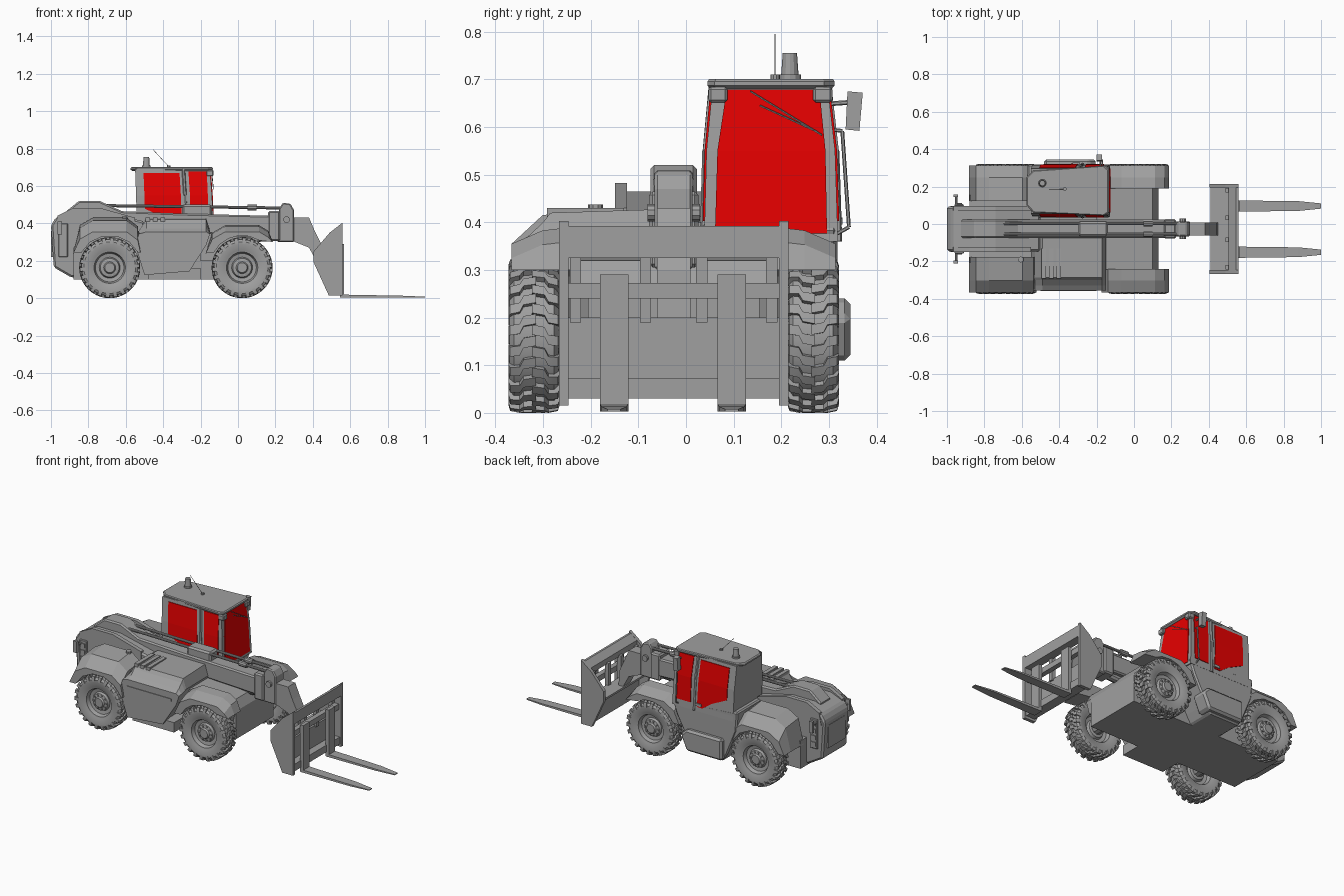
import bpy, bmesh, math
from mathutils import Vector, Matrix

if "Cube" in bpy.data.objects:
    bpy.data.objects.remove(bpy.data.objects["Cube"], do_unlink=True)


def material(name, colour):
    mat = bpy.data.materials.new(name)
    mat.use_nodes = True
    mat.diffuse_color = colour
    mat.node_tree.nodes["Principled BSDF"].inputs["Base Color"].default_value = colour
    return mat


GREY = material("machine_grey", (.35, .35, .35, 1))
RED = material("window_red", (.8, 0, 0, 1))
MID = -.026  # y of the vehicle centreline


def finish(name, bm, mat=GREY):
    bmesh.ops.recalc_face_normals(bm, faces=bm.faces)
    mesh = bpy.data.meshes.new(name)
    bm.to_mesh(mesh)
    bm.free()
    mesh.materials.append(mat)
    obj = bpy.data.objects.new(name, mesh)
    bpy.context.collection.objects.link(obj)
    return obj


def add_loft(bm, rings):
    loops = [[bm.verts.new(point) for point in ring] for ring in rings]
    count = len(loops[0])
    for low, high in zip(loops, loops[1:]):
        for i in range(count):
            j = (i + 1) % count
            bm.faces.new((low[i], low[j], high[j], high[i]))
    bm.faces.new(loops[0])
    bm.faces.new(loops[-1][::-1])


def loft(name, rings, mat=GREY):
    bm = bmesh.new()
    add_loft(bm, rings)
    return finish(name, bm, mat)


def prism(name, profile, y_range, chamfer=0):
    """Extrude a side profile (x, z) across y."""
    obj = loft(name, [[(x, y, z) for x, z in profile] for y in y_range])
    if chamfer:
        mod = obj.modifiers.new("chamfer", "BEVEL")
        mod.width = chamfer
        mod.segments = 1
    return obj


def box(name, xs, ys, zs, chamfer=0):
    (a, b), (c, d) = xs, zs
    return prism(name, [(a, c), (b, c), (b, d), (a, d)], ys, chamfer)


def rod(name, start, end, radius, sides=10, tip=None):
    start, end = Vector(start), Vector(end)
    axis = end - start
    turn = axis.to_track_quat("Z", "Y").to_matrix().to_4x4()
    bm = bmesh.new()
    bmesh.ops.create_cone(bm, cap_ends=True, segments=sides, radius1=radius,
                          radius2=radius if tip is None else tip, depth=axis.length,
                          matrix=Matrix.Translation((start + end) / 2) @ turn)
    return finish(name, bm)


# Wheel: revolved tyre and rim, chevron lugs, bolts
def build_wheel():
    bm = bmesh.new()
    profile = [(0, .044), (.026, .044), (.032, .034), (.05, .03), (.056, .016), (.076, .02),
               (.084, .042), (.094, .044), (.108, .05), (.138, .051), (.151, .042)]
    profile += [(r, -y) for r, y in reversed(profile)]
    verts = [bm.verts.new((r, y, 0)) for r, y in profile]
    edges = [bm.edges.new(pair) for pair in zip(verts, verts[1:])]
    bmesh.ops.spin(bm, geom=verts + edges, axis=(0, 1, 0), cent=(0, 0, 0),
                   angle=math.tau, steps=40, use_merge=True)
    bmesh.ops.remove_doubles(bm, verts=bm.verts, dist=.0001)

    def polar(r, y, angle):
        return (r * math.cos(angle), y, r * math.sin(angle))

    lugs = 22
    for side in (-1, 1):
        for k in range(lugs):
            base = (k + side / 4) * math.tau / lugs
            rings = []
            for y, swing, low, high in ((-.004, 0, .145, .163), (.022, .03, .145, .163),
                                        (.03, .13, .145, .163), (.05, .15, .138, .159),
                                        (.054, .15, .128, .146)):
                a, b = base + swing - .065, base + swing + .065
                rings.append([polar(low, side * y, a), polar(low, side * y, b),
                              polar(high, side * y, b), polar(high, side * y, a)])
            add_loft(bm, rings)
    for k in range(10):
        place = polar(.041, .033, k * math.tau / 10)
        bmesh.ops.create_cube(bm, size=.008, matrix=Matrix.Translation(place))
    return finish("front_left_wheel", bm)


wheel = build_wheel()
bpy.context.view_layer.objects.active = wheel
wheel.select_set(True)
bpy.ops.object.shade_smooth_by_angle(angle=math.radians(30))
AXLE_Z = .163
# Each end: axle x, arch tip points, arch start angle, inner reach, inner rise
ENDS = {"front": (.022, [(.14, .325), (.165, .3)], 58, .215, .035),
        "rear": (-.686, [(.15, .31), (.165, .24)], 27, .15, .075)}
for end, (x, tip, start, inner, rise) in ENDS.items():
    rod(end + "_axle", (x, MID - .28, AXLE_Z), (x, MID + .28, AXLE_Z), .035)
    for hand, side in (("left", 1), ("right", -1)):
        name = f"{end}_{hand}_wheel"
        obj = wheel
        if name != wheel.name:
            obj = bpy.data.objects.new(name, wheel.data)
            bpy.context.collection.objects.link(obj)
        obj.location = (x, MID + side * .293, AXLE_Z)
        obj.rotation_euler.z = 0 if side > 0 else math.pi

        # Mudguard: faceted arch, higher toward the middle
        arch = [(-.195, .24), (-.16, .315), (-.09, .355), (.09, .355)] + tip
        angles = [math.radians(start + (153 - start) * k / 5) for k in range(6)]
        under = [(.172 * math.cos(t), AXLE_Z + .172 * math.sin(t)) for t in angles]
        rings = []
        for reach, lift in ((inner, rise), (.275, rise * .8), (.34, 0)):
            y = MID + side * reach
            top = [(x + px, y, pz + (lift if pz > .3 else 0)) for px, pz in arch]
            rings.append(top + [(x + px, y, pz) for px, pz in under])
        loft(f"{end}_{hand}_mudguard", rings)

# Chassis and rear counterweight with raised side flanges
box("chassis", (-.88, .13), (MID - .18, MID + .18), (.10, .27))
prism("front_deck", [(-.2, .2), (.11, .2), (.13, .27), (.1, .32), (-.2, .35)], (MID - .218, MID + .218))
prism("rear_body", [(-1, .39), (-.975, .43), (-.89, .465), (-.74, .465), (-.5, .41), (-.5, .12),
                    (-.89, .11), (-.985, .165)], (MID - .12, MID + .12), .01)
flange = [(-.98, .37), (-.965, .44), (-.88, .483), (-.74, .483), (-.55, .43), (-.55, .37)]
box("rear_grille", (-1, -.98), (MID - .08, MID + .08), (.22, .36))
for hand, side in (("left", 1), ("right", -1)):
    y = MID + side * .12
    prism(hand + "_rear_flange", flange, sorted((y - side * .022, y + side * .003)))
    box(hand + "_tail_lamp", (-.96, -.91), sorted((y, y + side * .012)), (.22, .4), .004)
    for z in (.25, .29, .33, .37):
        box(hand + "_lamp_lens", (-.95, -.92), sorted((y, y + side * .017)), (z - .012, z + .012))
    rod(hand + "_bracket", (-.95, y, .38), (-.95, y + side * .06, .38), .007)
    box(hand + "_rear_marker", (-.965, -.94), sorted((y + side * .05, y + side * .065)), (.34, .41))

# Engine pod on the right, with slatted hood
pod = [(-.55, .30), (-.53, .36), (-.49, .42), (-.17, .42), (-.15, .36), (-.17, .30), (-.26, .16),
       (-.5, .14)]
rings = []
for y, drop in ((-.04, -.008), (-.285, 0), (-.3, .02), (-.33, .048), (-.355, .066)):
    rings.append([(x, y, z - (drop if z > .4 else drop / 4)) for x, z in pod])
loft("engine_pod", rings)
box("pod_trim", (-.5, -.2), (-.359, -.3), (.3, .315))
box("pod_sump", (-.48, -.2), (-.33, -.1), (.1, .16))
for k in range(3):
    x = -.495 + k * .04
    box("hood_slat", (x, x + .025), (-.292, -.13), (.41, .43))
rod("exhaust_stub", (-.605, -.19, .38), (-.605, -.19, .437), .016)

# Cab base, step box and cab shell
prism("cab_base", [(-.57, .42), (-.125, .39), (-.16, .30), (-.24, .15), (-.27, .1), (-.47, .1),
                   (-.5, .15), (-.56, .3)], (.035, .318), .008)
prism("step_box", [(-.48, .11), (-.24, .11), (-.2, .2), (-.24, .24), (-.48, .24)], (.25, .345), .012)


def rectangle(xs, ys, z):
    return [Vector((xs[i], ys[j], z)) for i, j in ((0, 0), (1, 0), (1, 1), (0, 1))]


WAIST = .576  # height fraction where the cab walls bend inward
low = rectangle((-.54, -.13), (.038, .319), .36)
waist = rectangle((-.545, -.139), (.043, .313), .55)
high = rectangle((-.55, -.15), (.056, .297), .69)
loft("cab_shell", [low, waist, high])


def wall_point(first, second, u, v):
    """Point on the wall between two cab corners, at fractions along and up."""
    if v <= WAIST:
        ends = [low[i].lerp(waist[i], v / WAIST) for i in (first, second)]
    else:
        ends = [waist[i].lerp(high[i], (v - WAIST) / (1 - WAIST)) for i in (first, second)]
    return ends[0].lerp(ends[1], u)


def pane(name, first, second, outward, rows):
    """Thin glass following the wall; each row is height, start and end."""
    rings = []
    for v, start, end in rows:
        a, b = wall_point(first, second, start, v), wall_point(first, second, end, v)
        inner, outer = Vector(outward) * -.003, Vector(outward) * .004
        rings.append([a + inner, b + inner, b + outer, a + outer])
    loft(name, rings, RED)


pane("windshield", 1, 2, (1, 0, 0), [(.05, .08, .92), (WAIST, .085, .925), (.965, .125, .925)])
for hand, rear, front, side in (("right", 0, 1, -1), ("left", 3, 2, 1)):
    pane(hand + "_door_window", rear, front, (0, side, 0),
         [(.08, .5, .59), (.21, .36, .59), (.36, .11, .59), (WAIST, .11, .59), (.94, .11, .59)])
    pane(hand + "_front_window", rear, front, (0, side, 0),
         [(.13, .7, .93), (WAIST, .71, .945), (.965, .71, .955)])
    for v, top in ((0, WAIST), (WAIST, 1)):
        rod(hand + "_door_pillar", wall_point(rear, front, .645, v),
            wall_point(rear, front, .645, top), .009, 6)

# Roof with lamps, beacon, aerial and wiper
outline = [(-.575, .1), (-.575, .25), (-.54, .285), (-.16, .312), (-.135, .29), (-.135, .06),
           (-.16, .045), (-.54, .062)]
loft("roof", [[(-.35 + (x + .35) * s, .18 + (y - .18) * s, z) for x, y in outline]
              for s, z in ((.96, .681), (1, .687), (1, .696), (.97, .701))])
for y in (.067, .287):
    box("roof_lamp", (-.17, -.13), (y - .02, y + .02), (.652, .684), .005)
rod("beacon_base", (-.49, .218, .7), (-.49, .218, .71), .023, 12)
rod("beacon", (-.49, .218, .7), (-.49, .218, .755), .019, 12, .015)
rod("aerial_mount", (-.37, .187, .7), (-.37, .187, .71), .01)
rod("aerial", (-.37, .187, .703), (-.455, .187, .795), .0013, 5)
rod("wiper_arm", (-.14, .135, .675), (-.132, .285, .583), .002, 5)
rod("wiper_blade", (-.138, .155, .645), (-.132, .275, .59), .002, 5)

# Mirror and grab rail on the door side
rod("mirror_arm", (-.18, .29, .648), (-.18, .345, .652), .005, 6)
loft("mirror", [[(x, .335, .595), (x, .364, .592), (x, .371, .672), (x, .339, .675)]
                for x in (-.2, -.17)])
rail = [(-.17, .3, .595), (-.17, .328, .592), (-.17, .342, .39), (-.17, .315, .375)]
for start, end in zip(rail, rail[1:]):
    rod("grab_rail", start, end, .004, 6)
box("door_handle", (-.33, -.29), (.315, .328), (.395, .41))

# Telescopic boom with hydraulic rods
prism("boom", [(-.93, .455), (-.85, .52), (-.74, .52), (-.62, .465), (-.3, .452), (.2, .44),
               (.2, .33), (-.3, .35), (-.85, .4)], (MID - .049, MID + .049), .008)
box("rod_mount", (-.3, -.14), (MID - .04, MID + .04), (.42, .5), .01)
box("boom_collar", (.16, .225), (MID - .052, MID + .052), (.305, .465), .008)
for side in (-1, 1):
    y = MID + side * .028
    rod("hydraulic_rod", (-.72, y, .495), (.25, y, .482), .008)
    rod("hydraulic_sleeve", (.05, y, .485), (.1, y, .484), .016)
rod("lift_cylinder", (-.35, MID, .3), (.18, MID, .33), .025)
prism("boom_head", [(.21, .3), (.3, .3), (.3, .47), (.28, .505), (.24, .51), (.22, .48)],
      (MID - .04, MID + .04), .006)
prism("tilt_arm", [(.28, .43), (.38, .43), (.41, .36), (.44, .3), (.45, .195), (.42, .195),
                   (.38, .27), (.28, .31)], (MID - .035, MID + .035))
rod("head_pin", (.26, MID - .055, .42), (.26, MID + .055, .42), .018)

# Fork carriage
cheek = [(.558, .403), (.49, .35), (.405, .25), (.405, .19), (.485, .015), (.558, .015)]
for y in (-.267, .195):
    prism("carriage_cheek", cheek, (y, y + .02))
SPAN = (-.25, .2)
prism("carriage_top_bar", [(.558, .392), (.545, .392), (.505, .36), (.505, .325), (.558, .325)], SPAN)
box("carriage_shelf", (.41, .505), SPAN, (.188, .2))
box("carriage_lower_plate", (.49, .505), SPAN, (.03, .2))
box("carriage_toe_bar", (.5, .55), SPAN, (.03, .073))
box("fork_shaft", (.515, .545), SPAN, (.24, .273))
for y in (-.232, -.085, .033, .18):
    box("carriage_post", (.49, .515), (y - .012, y + .012), (.19, .335))

# Forks: upright shank and tapered tine
for y in (-.151, .096):
    box("fork_shank", (.545, .567), (y - .03, y + .03), (.004, .29))
    rings = []
    for x, half, top in ((.55, .03, .019), (.88, .026, .013), (1, .014, .008)):
        rings.append([(x, y - half, .003), (x, y + half, .003), (x, y + half, top), (x, y - half, top)])
    loft("fork_tine", rings)
